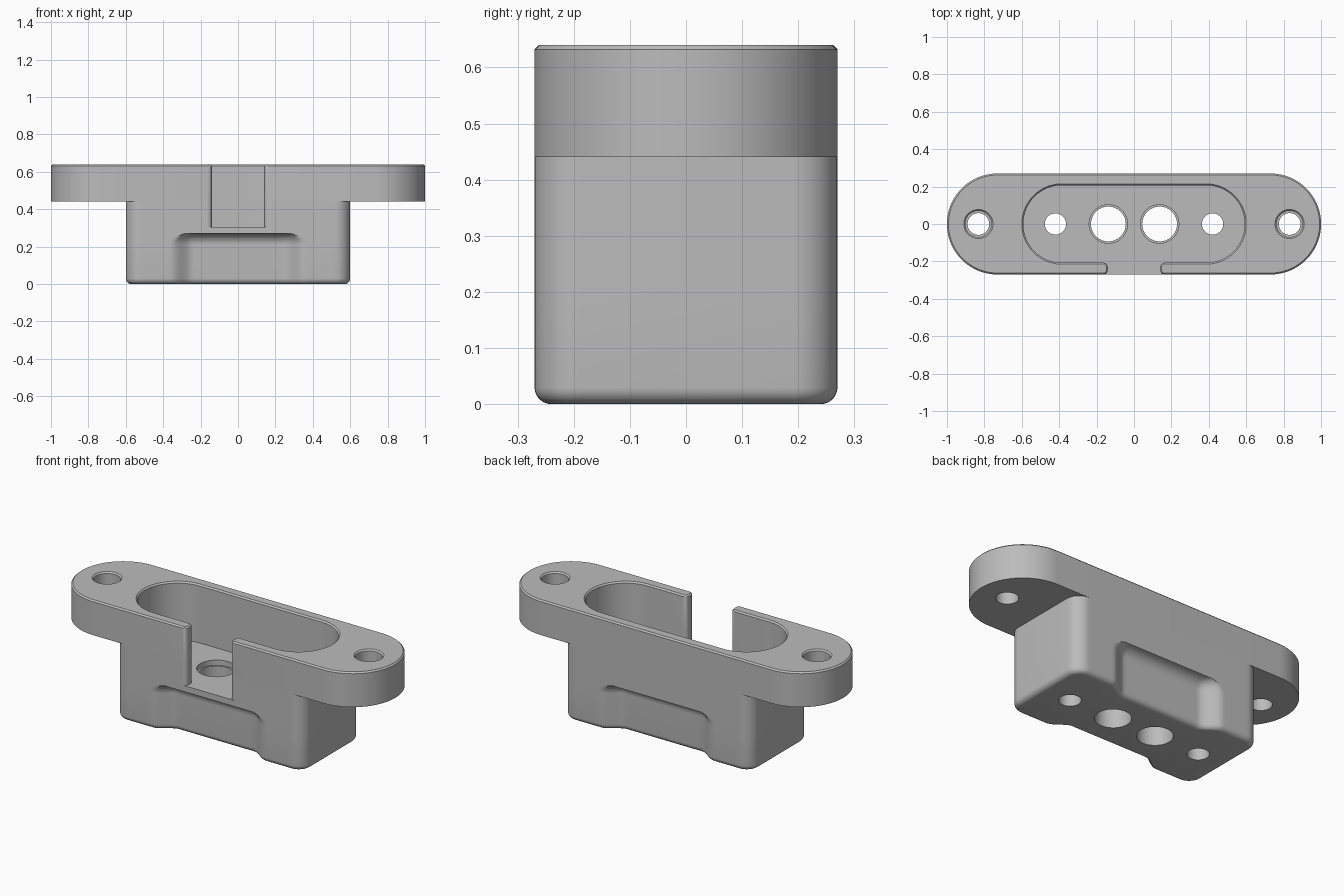
import bpy, bmesh, math

if "Cube" in bpy.data.objects:
    bpy.data.objects.remove(bpy.data.objects["Cube"], do_unlink=True)

grey = bpy.data.materials.new("plain_grey")
grey.use_nodes = True
COLOUR = (0.5, 0.5, 0.5, 1)
grey.diffuse_color = COLOUR
grey.node_tree.nodes["Principled BSDF"].inputs["Base Color"].default_value = COLOUR

HALF_Y = 0.27
FLANGE_Z, TOP_Z, FLOOR_Z = 0.44, 0.64, 0.305
CHAMFER = 0.008


def rounded(hx, hy, r, arc=16, side=1):
    """Counter-clockwise rounded rectangle, its long sides split into steps."""
    pts = []
    for quarter, (sx, sy) in enumerate([(1, 1), (-1, 1), (-1, -1), (1, -1)]):
        for i in range(arc + 1):
            a = (quarter + i / arc) * math.pi / 2
            pts.append((sx * (hx - r) + r * math.cos(a), sy * (hy - r) + r * math.sin(a)))
        if quarter in (0, 2):
            for i in range(1, side):
                pts.append((sx * (hx - r) * (1 - 2 * i / side), sy * hy))
    return pts


def circle(x, r, n=48):
    return [(x + r * math.cos(2 * math.pi * i / n), r * math.sin(2 * math.pi * i / n))
            for i in range(n)]


def loft(name, layers):
    """Closed solid through matching outlines stacked in z."""
    bm = bmesh.new()
    rings = [[bm.verts.new((x, y, z)) for x, y in outline] for z, outline in layers]
    n = len(rings[0])
    for low, high in zip(rings, rings[1:]):
        for i in range(n):
            j = (i + 1) % n
            bm.faces.new((low[i], low[j], high[j], high[i]))
    bm.faces.new(rings[0][::-1])
    bm.faces.new(rings[-1])
    bmesh.ops.remove_doubles(bm, verts=bm.verts, dist=1e-5)
    bmesh.ops.recalc_face_normals(bm, faces=bm.faces)
    mesh = bpy.data.meshes.new(name)
    bm.to_mesh(mesh)
    bm.free()
    obj = bpy.data.objects.new(name, mesh)
    bpy.context.collection.objects.link(obj)
    mesh.materials.append(grey)
    return obj


def activate(obj):
    bpy.ops.object.select_all(action='DESELECT')
    obj.select_set(True)
    bpy.context.view_layer.objects.active = obj


def cut(obj, cutters):
    activate(obj)
    for c in cutters:
        mod = obj.modifiers.new("cut", 'BOOLEAN')
        mod.operation, mod.solver, mod.object = 'DIFFERENCE', 'EXACT', c
        bpy.ops.object.modifier_apply(modifier=mod.name)


# Body: rounded block, filleted underneath, with a waist scooped in both long sides
DEPTH, SCOOP_TOP = 0.06, 0.27


def scoop(x, z):
    t = min(1, max(0, (0.36 - abs(x)) / 0.12))
    across = DEPTH * t * t * (3 - 2 * t)
    u = min(1, max(0, (z - SCOOP_TOP + DEPTH) / DEPTH))
    return max(0, across - DEPTH * (1 - math.sqrt(1 - u * u)))


def body_layer(z, inset):
    outline = rounded(0.6 - inset, HALF_Y - inset, 0.08 - inset, 10, 72)
    return z, [(x, y - math.copysign(scoop(x, z), y) if abs(x) < 0.4 else y)
               for x, y in outline]


FILLET = 0.03
steps = [i / 7 * math.pi / 2 for i in range(8)]
layers = [body_layer(FILLET * (1 - math.cos(a)), FILLET * (1 - math.sin(a))) for a in steps]
layers += [body_layer(SCOOP_TOP - DEPTH + DEPTH * math.sin(i / 14 * math.pi / 2), 0)
           for i in range(15)]
layers.append(body_layer(FLANGE_Z, 0))
body = loft("body", layers)

# Mounting flange with a chamfered top rim
flange = loft("mounting_flange", [
    (z, rounded(1 - e, HALF_Y - e, HALF_Y - e, 28))
    for z, e in [(FLANGE_Z, 0), (TOP_Z - CHAMFER, 0), (TOP_Z, CHAMFER)]])

# Cavity and front slot, both flaring at the top rim
RIM = [(FLOOR_Z, 0), (TOP_Z - CHAMFER, 0), (TOP_Z + CHAMFER, 2 * CHAMFER)]
cavity = loft("cavity_cutter", [
    (z, rounded(0.592 + e, 0.207 + e, 0.207 + e, 28)) for z, e in RIM])


def slot_outline(grow):
    r, half, wall = 0.024, 0.14 + grow, 0.207
    right = [(half + r, -0.4)]
    arcs = [i / 6 * math.pi / 2 for i in range(7)]
    right += [(half + r - r * math.sin(a), -HALF_Y + r - r * math.cos(a)) for a in arcs]
    right += [(half + r - r * math.cos(a), -wall - r + r * math.sin(a)) for a in arcs]
    right.append((half + r, -0.1))
    return right + [(-x, y) for x, y in reversed(right)]


slot = loft("slot_cutter", [(z, slot_outline(e)) for z, e in RIM])


def hole(x, profile):
    return loft("hole_cutter", [(z, circle(x, r)) for z, r in profile])


# Holes: pin holes in the floor, stepped screw holes in the flange
pins, screws = [], []
for s in (-1, 1):
    pins.append(hole(s * 0.137, [(-0.1, 0.093), (0.275, 0.093), (0.275, 0.103), (0.4, 0.103)]))
    pins.append(hole(s * 0.42, [(-0.1, 0.057), (0.4, 0.057)]))
    screws.append(hole(s * 0.832, [(0.3, 0.058), (0.54, 0.058), (0.54, 0.07),
                                   (TOP_Z - CHAMFER, 0.07),
                                   (TOP_Z + CHAMFER, 0.07 + 2 * CHAMFER)]))

cut(body, [cavity, slot] + pins)
cut(flange, [cavity, slot] + screws)
for c in [cavity, slot] + pins + screws:
    bpy.data.objects.remove(c, do_unlink=True)

for part in (body, flange):
    activate(part)
    bpy.ops.object.shade_smooth_by_angle(angle=math.radians(30))
